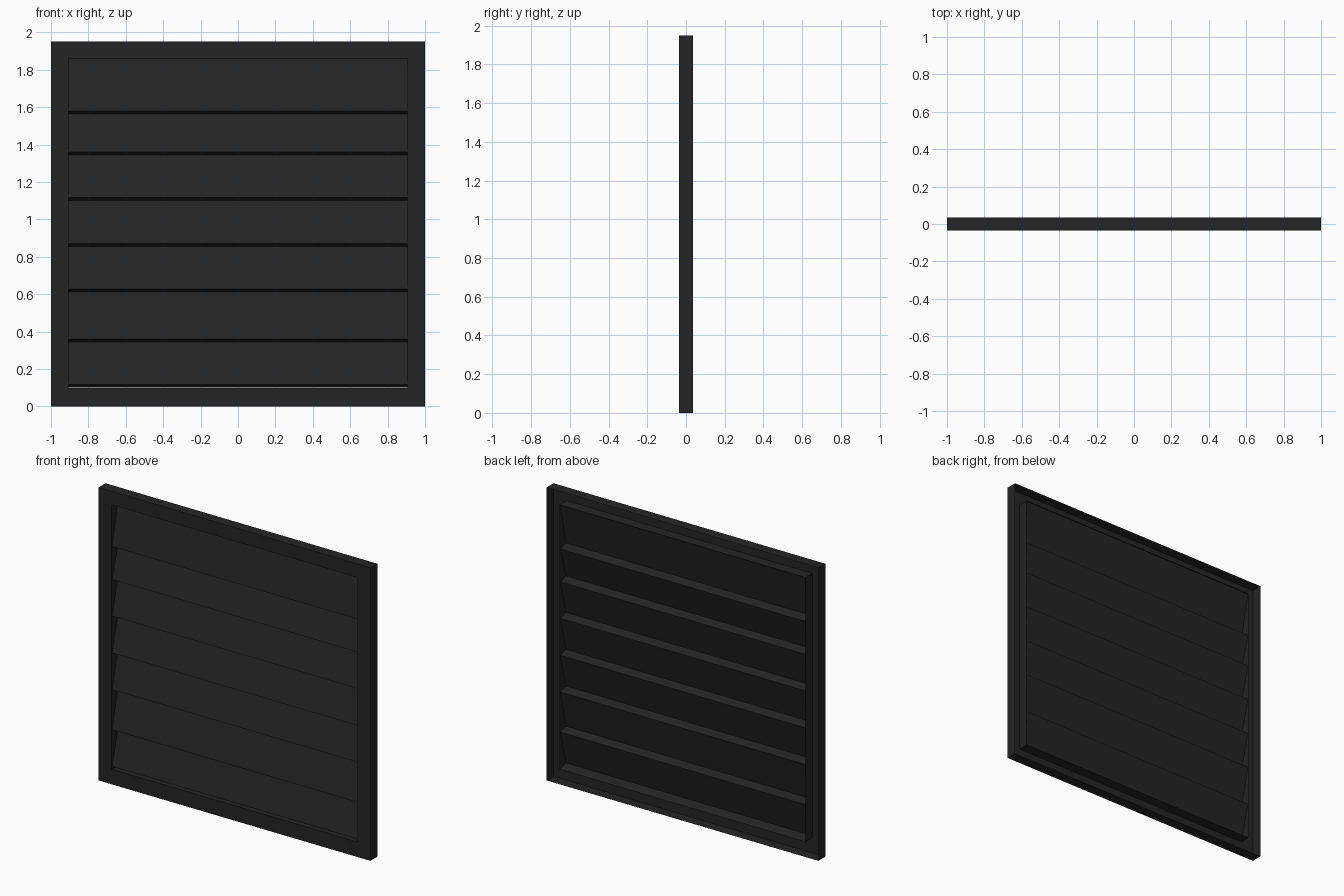
import bpy, bmesh

if "Cube" in bpy.data.objects:
    bpy.data.objects.remove(bpy.data.objects["Cube"])

# One near-black paint for everything
paint = bpy.data.materials.new("charcoal_paint")
paint.diffuse_color = (0.018, 0.018, 0.018, 1)
paint.use_nodes = True
paint.node_tree.nodes["Principled BSDF"].inputs["Base Color"].default_value = paint.diffuse_color

FRONT, BACK = -0.036, 0.036


def make_object(name, bm):
    mesh = bpy.data.meshes.new(name)
    bm.to_mesh(mesh)
    bm.free()
    mesh.materials.append(paint)
    obj = bpy.data.objects.new(name, mesh)
    bpy.context.collection.objects.link(obj)
    return obj


def rect_loop(bm, half, low, high, y):
    return [bm.verts.new(p) for p in
            ((-half, y, low), (half, y, low), (half, y, high), (-half, y, high))]


# Sheet frame: outer wall, front face and inner wall, open at the back
bm = bmesh.new()
loops = [rect_loop(bm, 1.0, 0.0, 1.95, BACK),
         rect_loop(bm, 1.0, 0.0, 1.95, FRONT),
         rect_loop(bm, 0.905, 0.10, 1.86, FRONT),
         rect_loop(bm, 0.905, 0.10, 1.86, BACK)]
for a, b in zip(loops, loops[1:]):
    for i in range(4):
        j = (i + 1) % 4
        bm.faces.new((a[i], a[j], b[j], b[i]))
make_object("frame", bm)

# Louvre slats: sloping face, bottom leaning forward, with a lip folded back
slat_front, slat_back, half = -0.031, 0.029, 0.905
lips = [1.572, 1.353, 1.11, 0.864, 0.62, 0.353, 0.109]
top = 1.86
for n, z in enumerate(lips, 1):
    bm = bmesh.new()
    profile = [(slat_back, z - 0.008), (slat_front, z + 0.008), (slat_back, top)]
    rows = [(bm.verts.new((-half, y, h)), bm.verts.new((half, y, h)))
            for y, h in profile]
    for a, b in zip(rows, rows[1:]):
        bm.faces.new((a[0], a[1], b[1], b[0]))
    make_object(f"slat_{n}", bm)
    top = z - 0.008
